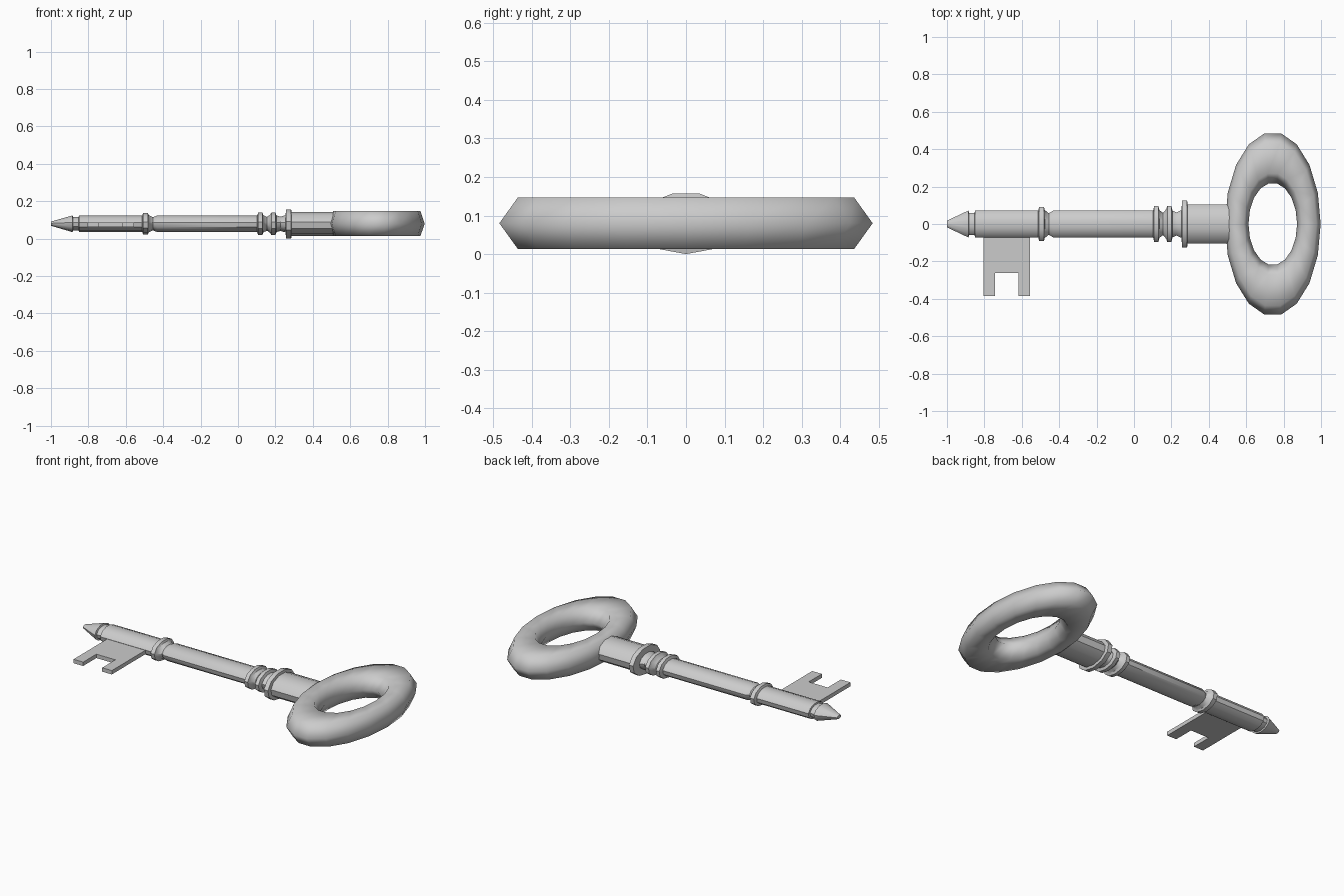
import bpy, bmesh
from math import sin, cos, pi, radians

if "Cube" in bpy.data.objects:
    bpy.data.objects.remove(bpy.data.objects["Cube"])

ZC = 0.08        # height of the key axis
FLAT = 0.625     # shaft is squashed in height


def make_object(name, bm, angle):
    bmesh.ops.recalc_face_normals(bm, faces=bm.faces)
    mesh = bpy.data.meshes.new(name)
    bm.to_mesh(mesh)
    bm.free()
    ob = bpy.data.objects.new(name, mesh)
    bpy.context.collection.objects.link(ob)
    bpy.ops.object.select_all(action='DESELECT')
    ob.select_set(True)
    bpy.context.view_layer.objects.active = ob
    if angle:
        bpy.ops.object.shade_smooth_by_angle(angle=radians(angle))
    return ob


def bridge(bm, a, b):
    n = len(a)
    for i in range(n):
        j = (i + 1) % n
        bm.faces.new((a[i], a[j], b[j], b[i]))


def turned(name, profile, sides=11):
    # revolve (x, radius) pairs about the x axis, one vertex pointing down
    bm = bmesh.new()
    rings = []
    for x, r in profile:
        rings.append([bm.verts.new((x, r * sin(2 * pi * k / sides),
                                    ZC - FLAT * r * cos(2 * pi * k / sides)))
                      for k in range(sides)])
    for a, b in zip(rings, rings[1:]):
        bridge(bm, a, b)
    bm.faces.new(rings[0])
    bm.faces.new(rings[-1])
    return make_object(name, bm, 40)


# Turned shaft: tip, barrel, collars and stem
turned("shaft", [
    (-1.0, 0.018), (-0.885, 0.073), (-0.882, 0.060), (-0.852, 0.060),
    (-0.85, 0.073), (-0.512, 0.073), (-0.507, 0.093), (-0.482, 0.093),
    (-0.477, 0.075), (-0.455, 0.058), (-0.432, 0.072), (0.102, 0.072),
    (0.108, 0.097), (0.130, 0.097), (0.136, 0.075), (0.155, 0.060),
    (0.172, 0.080), (0.178, 0.097), (0.200, 0.097), (0.206, 0.072),
    (0.228, 0.062), (0.248, 0.073), (0.254, 0.073), (0.257, 0.128),
    (0.284, 0.128), (0.287, 0.104), (0.54, 0.104)])

# Oval bow: six-sided section swept round an ellipse
# (t runs from the inner ellipse to the outer one, h is height)
section = [(1, 0), (0.82, 0.067), (0.2, 0.067), (0, 0), (0.2, -0.067), (0.82, -0.067)]
bm = bmesh.new()
rings = []
for k in range(18):
    a = 2 * pi * k / 18
    rings.append([bm.verts.new((0.742 + (0.130 + 0.126 * t) * cos(a),
                                (0.220 + 0.272 * t) * sin(a), ZC + h))
                  for t, h in section])
for k in range(18):
    bridge(bm, rings[k], rings[(k + 1) % 18])
make_object("bow_ring", bm, 80)

# Notched bit: flat outline extruded upward
outline = [(-0.805, -0.02), (-0.805, -0.385), (-0.742, -0.385), (-0.742, -0.262),
           (-0.618, -0.262), (-0.618, -0.385), (-0.555, -0.385), (-0.555, -0.02)]
bm = bmesh.new()
face = bm.faces.new([bm.verts.new((x, y, 0.062)) for x, y in outline])
ext = bmesh.ops.extrude_face_region(bm, geom=[face], use_keep_orig=True)
bmesh.ops.translate(bm, vec=(0, 0, 0.023),
                    verts=[g for g in ext["geom"] if isinstance(g, bmesh.types.BMVert)])
make_object("bit", bm, 0)
